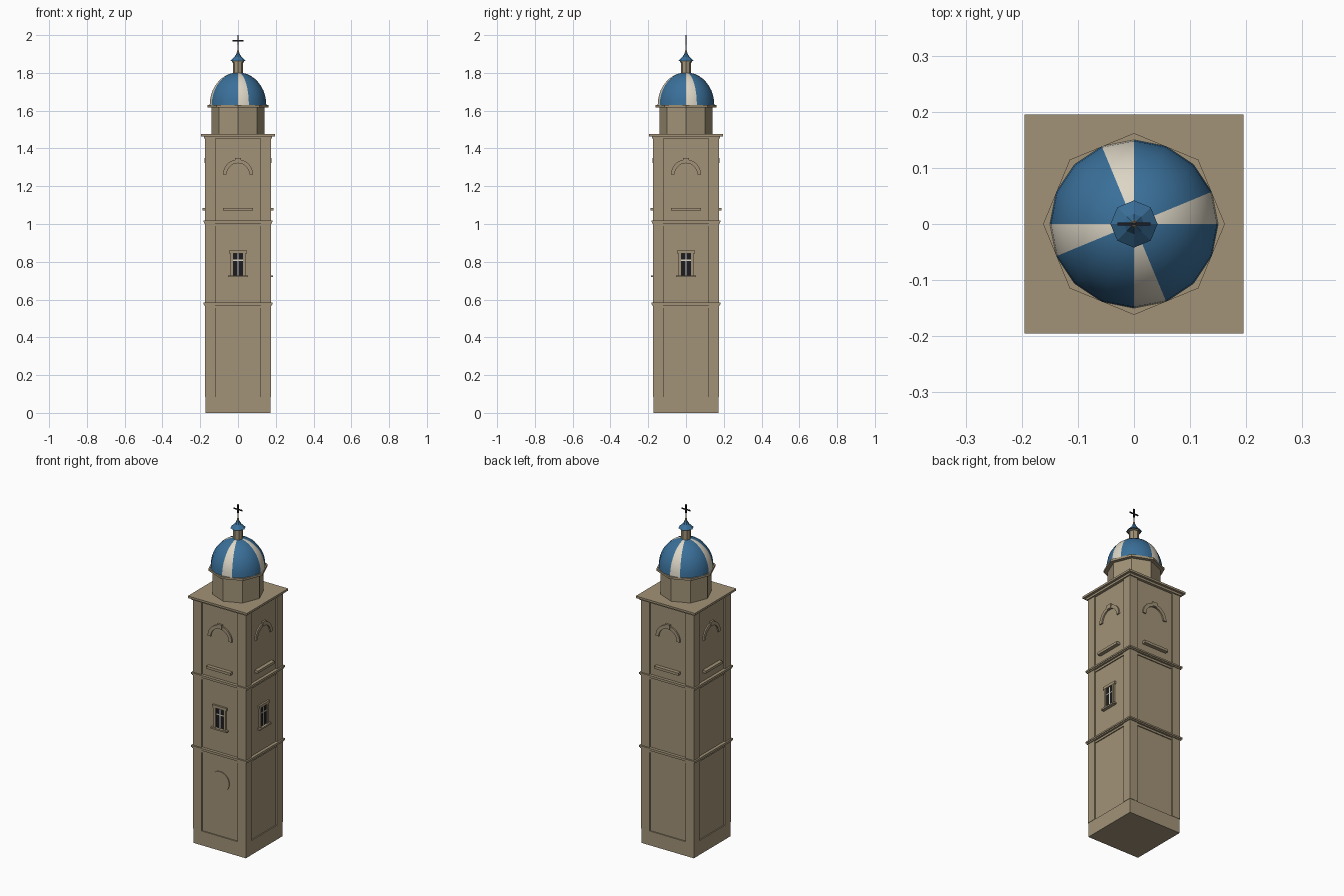
import bpy, bmesh, math
from mathutils import Matrix, Vector

cube = bpy.data.objects.get("Cube")
if cube:
    bpy.data.objects.remove(cube, do_unlink=True)


def material(name, rgb):
    m = bpy.data.materials.new(name)
    m.use_nodes = True
    m.diffuse_color = (*rgb, 1)
    m.node_tree.nodes["Principled BSDF"].inputs["Base Color"].default_value = (*rgb, 1)
    return m


STONE = material("sandstone", (0.36, 0.29, 0.185))
BLUE = material("dome_blue", (0.042, 0.16, 0.32))
CREAM = material("cream", (0.72, 0.67, 0.56))
DARK = material("dark_iron", (0.012, 0.012, 0.015))


def finish(name, bm, mats, turn=0):
    """Turn quarter steps about z and store the mesh as an object."""
    bmesh.ops.rotate(bm, verts=bm.verts, matrix=Matrix.Rotation(turn * math.pi / 2, 3, 'Z'))
    bmesh.ops.recalc_face_normals(bm, faces=bm.faces)
    mesh = bpy.data.meshes.new(name)
    bm.to_mesh(mesh)
    bm.free()
    for m in mats:
        mesh.materials.append(m)
    ob = bpy.data.objects.new(name, mesh)
    bpy.context.collection.objects.link(ob)
    return ob


def box(name, size, centre, mat=STONE, turn=0):
    bm = bmesh.new()
    bmesh.ops.create_cube(bm, size=1)
    bmesh.ops.scale(bm, verts=bm.verts, vec=size)
    bmesh.ops.translate(bm, verts=bm.verts, vec=centre)
    return finish(name, bm, [mat], turn)


def slab(name, half, z0, z1):
    return box(name, (2 * half, 2 * half, z1 - z0), (0, 0, (z0 + z1) / 2))


def prism(name, r0, r1, z0, z1, mat=STONE, sides=8):
    bm = bmesh.new()
    bmesh.ops.create_cone(bm, cap_ends=True, segments=sides, radius1=r0, radius2=r1,
                          depth=z1 - z0, matrix=Matrix.Translation((0, 0, (z0 + z1) / 2)))
    return finish(name, bm, [mat])


def arch(name, inner, outer, z, depth, turn):
    """Half ring standing on the wall, extruded outward."""
    bm = bmesh.new()
    steps = 14
    ring = [(r, math.pi * i / steps) for r, order in
            ((outer, range(steps + 1)), (inner, range(steps, -1, -1))) for i in order]
    face = bm.faces.new([bm.verts.new((r * math.cos(a), -WALL, z + r * math.sin(a)))
                         for r, a in ring])
    new = bmesh.ops.extrude_face_region(bm, geom=[face])["geom"]
    bmesh.ops.translate(bm, vec=(0, -depth, 0),
                        verts=[v for v in new if isinstance(v, bmesh.types.BMVert)])
    return finish(name, bm, [STONE], turn)


# Shaft: plinth, recessed walls and corner pilasters
WALL, EDGE, PIL = 0.165, 0.174, 0.054
slab("plinth", 0.172, 0, 0.085)
slab("shaft", WALL, 0.08, 1.46)
for sx in (-1, 1):
    for sy in (-1, 1):
        c = EDGE - PIL / 2
        box("corner_pilaster", (PIL, PIL, 1.37), (sx * c, sy * c, 0.77))

# Storey cornices and roof slab
for z in (0.568, 1.003):
    slab("storey_cornice", 0.179, z, z + 0.007)
    slab("storey_cornice_lip", 0.183, z + 0.007, z + 0.016)
slab("upper_cornice", 0.181, 1.452, 1.464)
slab("roof_slab", 0.195, 1.464, 1.476)

# Details on all four faces
for k in range(4):
    for z in (0.56, 0.995):
        box("panel_moulding", (0.24, 0.008, 0.012), (0, -WALL - 0.002, z), turn=k)
    arch("blind_arch", 0.06, 0.08, 1.262, 0.008, k)
    box("keystone", (0.03, 0.013, 0.026), (0, -WALL - 0.005, 1.337), turn=k)
    box("ledge", (0.16, 0.024, 0.015), (0, -WALL - 0.01, 1.078), turn=k)

# Windows on the front and one side
for k in (0, 1):
    for sx in (-1, 1):
        box("window_jamb", (0.014, 0.012, 0.13), (sx * 0.034, -WALL - 0.004, 0.787), turn=k)
    box("window_head", (0.094, 0.014, 0.016), (0, -WALL - 0.004, 0.853), turn=k)
    box("window_sill", (0.105, 0.022, 0.009), (0, -WALL - 0.008, 0.724), turn=k)
    box("window_glass", (0.054, 0.004, 0.118), (0, -WALL - 0.001, 0.787), DARK, k)
    box("window_mullion", (0.007, 0.004, 0.118), (0, -WALL - 0.003, 0.787), CREAM, k)
    box("window_transom", (0.054, 0.004, 0.006), (0, -WALL - 0.003, 0.808), CREAM, k)

# Round plaque on the front
bm = bmesh.new()
bmesh.ops.create_cone(bm, cap_ends=True, segments=32, radius1=0.06, radius2=0.06, depth=0.01,
                      matrix=Matrix.Translation((0, -WALL, 0.41)) @ Matrix.Rotation(math.pi / 2, 4, 'X'))
finish("round_plaque", bm, [STONE])

# Octagonal drum
prism("drum", 0.141, 0.141, 1.47, 1.62)
prism("drum_cornice", 0.162, 0.162, 1.618, 1.631)

# Dome: one striped gore in every four
bm = bmesh.new()
bmesh.ops.create_uvsphere(bm, u_segments=16, v_segments=20, radius=0.15)
bmesh.ops.delete(bm, geom=[v for v in bm.verts if v.co.z < -0.001], context='VERTS')
for f in bm.faces:
    c = f.calc_center_median()
    gore = int((math.atan2(c.y, c.x) % math.tau) / (math.tau / 16))
    f.material_index = 1 if gore % 4 == 0 else 0
    f.smooth = True
for v in bm.verts:
    v.co.z = v.co.z * 1.15 + 1.63
finish("dome", bm, [BLUE, CREAM])

# Lantern, cap and cross
prism("lantern", 0.027, 0.027, 1.79, 1.862)
prism("lantern_cornice", 0.033, 0.033, 1.856, 1.863)
prism("lantern_cap_lower", 0.042, 0.018, 1.862, 1.885, BLUE)
prism("lantern_cap_upper", 0.018, 0.005, 1.885, 1.908, BLUE)
prism("finial", 0.007, 0.005, 1.906, 1.918)
prism("cross_pole", 0.003, 0.003, 1.915, 1.95)
box("cross_post", (0.006, 0.006, 0.052), (0, 0, 1.974), DARK)
box("cross_bar", (0.058, 0.006, 0.006), (0, 0, 1.97), DARK)
